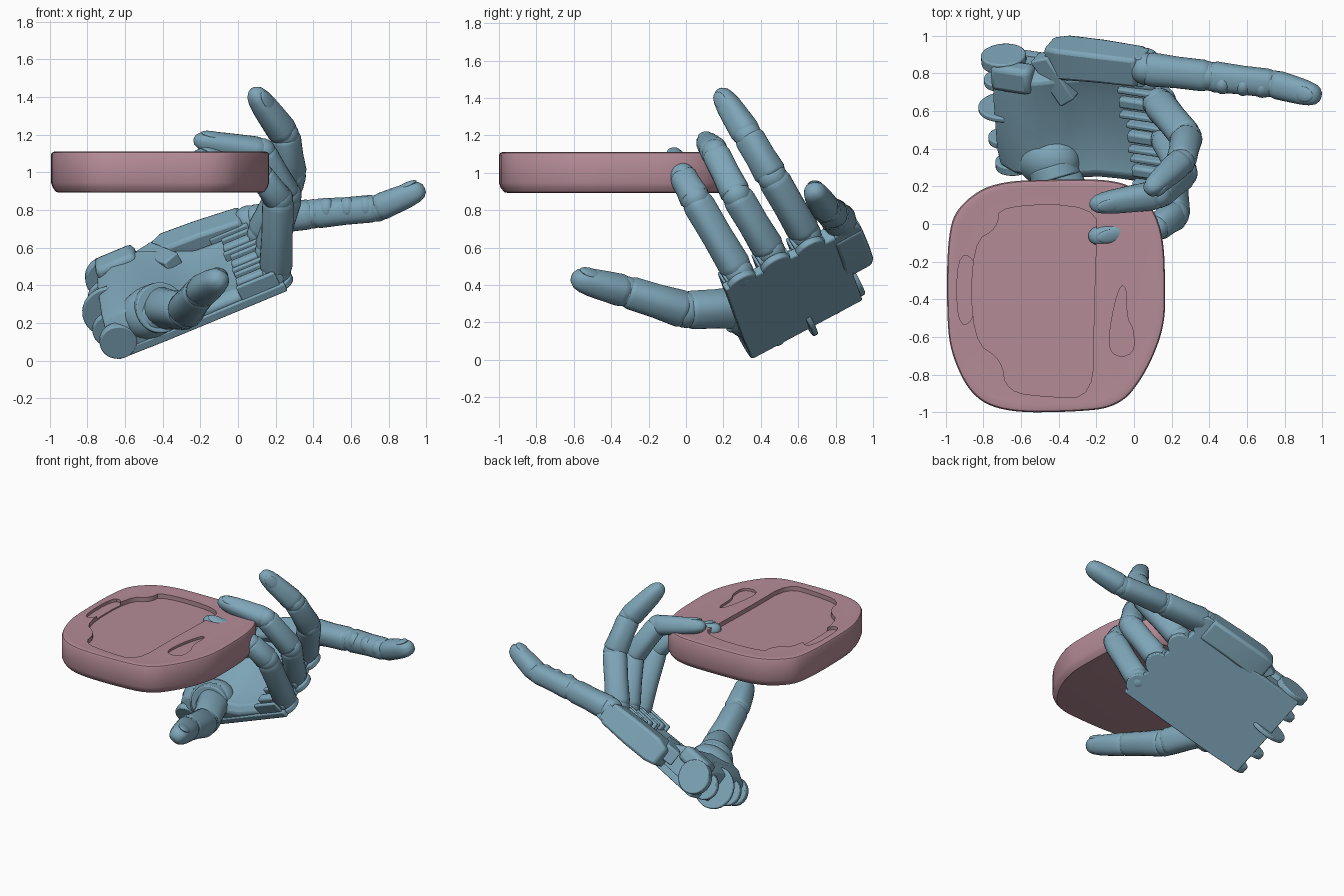
import bpy, bmesh, math
from mathutils import Vector, Matrix

if "Cube" in bpy.data.objects:
    bpy.data.objects.remove(bpy.data.objects["Cube"])


def mat(name, col):
    m = bpy.data.materials.new(name)
    m.diffuse_color = (*col, 1)
    m.use_nodes = True
    m.node_tree.nodes["Principled BSDF"].inputs["Base Color"].default_value = m.diffuse_color
    return m


BLUE = mat("hand_blue", (0.21, 0.38, 0.48))
PINK = mat("tray_pink", (0.46, 0.26, 0.31))

# palm frame: u wrist to knuckles, v thumb side to little finger, w out of the palm
O = Vector((-0.65, 0.36, -0.005))
U = Vector((0.93, -0.14, 0.385)).normalized()
V = Vector((-0.16, 0.68, 0.32))
V = (V - U * V.dot(U)).normalized()
W = U.cross(V)


def L(u, v, w):
    return O + U * u + V * v + W * w


def add(name, bm, m, bevel=0.0):
    bmesh.ops.recalc_face_normals(bm, faces=bm.faces)
    me = bpy.data.meshes.new(name)
    bm.to_mesh(me)
    bm.free()
    ob = bpy.data.objects.new(name, me)
    bpy.context.collection.objects.link(ob)
    me.materials.append(m)
    if bevel:
        b = ob.modifiers.new("bevel", 'BEVEL')
        b.width, b.segments, b.limit_method = bevel, 2, 'ANGLE'
    return ob


def loft(name, rings, m, bevel=0.0):
    bm = bmesh.new()
    vs = [[bm.verts.new(p) for p in r] for r in rings]
    n = len(vs[0])
    for a, b in zip(vs, vs[1:]):
        for i in range(n):
            bm.faces.new((a[i], a[(i + 1) % n], b[(i + 1) % n], b[i]))
    bm.faces.new(vs[0])
    bm.faces.new(vs[-1])
    return add(name, bm, m, bevel)


def ball(name, c, size, rot, m):
    bm = bmesh.new()
    bmesh.ops.create_uvsphere(bm, u_segments=24, v_segments=14, radius=1)
    bm.transform(Matrix.Translation(c) @ rot.to_4x4() @ Matrix.Diagonal((*size, 1)))
    return add(name, bm, m)


def disc(name, c, axis, r, h, m=BLUE):
    bm = bmesh.new()
    bmesh.ops.create_cone(bm, cap_ends=True, segments=32, radius1=r, radius2=r, depth=h)
    rot = axis.to_track_quat('Z', 'Y').to_matrix().to_4x4()
    bm.transform(Matrix.Translation(c) @ rot)
    return add(name, bm, m, 0.008)


def box(name, u, v, w, bevel=0.015):
    rings = [[L(x, v[0], w[0]), L(x, v[1], w[0]), L(x, v[1], w[1]), L(x, v[0], w[1])] for x in u]
    return loft(name, rings, BLUE, bevel)


BODY = [(0, .8), (.03, .92), (.1, 1), (.5, .96), (.9, 1), (.97, .94), (1, .84)]
TIP = [(0, .84), (.03, .95), (.12, 1.02), (.45, 1), (.66, .97), (.82, .88), (.92, .72), (.98, .44), (1, .15)]


def finger(name, pts, radii, back):
    pts = [Vector(p) for p in pts]
    back = Vector(back)
    for k, (a, b) in enumerate(zip(pts, pts[1:])):
        d = b - a
        ax = d.normalized()
        y = (back - ax * back.dot(ax)).normalized()
        x = y.cross(ax)
        last = k == len(pts) - 2
        rings = []
        for t, s in (TIP if last else BODY):
            r = s * (radii[k] + (radii[k + 1] - radii[k]) * t)
            ring = []
            for i in range(24):
                c, q = math.cos(i * math.pi / 12), math.sin(i * math.pi / 12)
                # slightly boxy cross section
                f = r / (abs(c) ** 2.5 + abs(q) ** 2.5) ** (1 / 2.5)
                ring.append(a + d * t + x * c * f + y * q * f * .95)
            rings.append(ring)
        loft(f"{name}_segment_{k + 1}", rings, BLUE)
        ball(f"{name}_joint_{k + 1}", a, (radii[k] * .95,) * 3, Matrix.Identity(3), BLUE)
        if last:
            rot = Matrix((x, ax, y)).transposed()
            ball(f"{name}_nail", a + d * .72 + y * radii[-1] * .8,
                 (radii[-1] * .62, d.length * .2, radii[-1] * .24), rot, BLUE)


# palm shell, full at the wrist and dished towards the knuckles (h = edge, m = middle)
secs = [(.02, .01, .66, .19, .22), (.12, .0, .66, .24, .25), (.28, .0, .66, .24, .23),
        (.42, .0, .66, .17, .14), (.55, .0, .66, .11, .08), (.9, .01, .66, .09, .08)]
rings = []
for u, a, b, h, m in secs:
    rings.append([L(u, a, 0), L(u, b, 0), L(u, b, h * .75), L(u, b - .05, h), L(u, .48, m),
                  L(u, .3, m), L(u, .16, m), L(u, a + .05, h), L(u, a, h * .7)])
loft("palm", rings, BLUE, 0.012)

# back plate following the slanted knuckle line
outline = [(.02, 0), (.3, -.01), (1.0, -.01), (.97, .19), (.95, .4), (.9, .6), (.85, .67), (0, .67)]
loft("back_plate", [[L(u, v, w) for u, v in outline] for w in (0, .05)], BLUE, 0.008)

# little finger side bar and its angled bracket
bar = [(.31, .66, .79, .02, .16), (.4, .62, .805, 0, .19), (.6, .63, .805, -.01, .18), (.84, .63, .8, -.01, .16)]
loft("little_finger_bar", [[L(u, a, c), L(u, b, c), L(u, b, d), L(u, a, d)] for u, a, b, c, d in bar], BLUE, 0.02)
loft("bar_bracket", [[L(u, v, w) for u, v in [(.24, .71), (.40, .46), (.48, .52), (.34, .75)]] for w in (.08, .19)],
     BLUE, 0.01)

# knuckle lugs, hinge pins and forks
knuckles = [("index", .955, .09), ("middle", .945, .295), ("ring", .91, .5), ("little", .845, .71)]
for n, u, v in knuckles:
    disc(n + "_lug", L(u, v, .02), W, .085, .04)
    disc(n + "_hinge_pin", L(u, v, .075), V, .05, .15)
    for i, s in enumerate((-1, 1)):
        c = v + s * .075
        box(f"{n}_fork_{i}", (u - .2, u + .02), (c - .014, c + .014), (.01, .13), .008)
    box(n + "_tendon_bar", (u - .2, u - .04), (v - .03, v + .03), (.06, .13))

# wrist tabs
for i, (u, v, w, r, h) in enumerate([(.06, .02, .1, .1, .05), (.03, .17, .1, .1, .04), (.04, .36, .1, .15, .03),
                                     (.03, .52, .1, .1, .04), (.06, .67, .13, .12, .06)]):
    disc(f"wrist_tab_{i}", L(u, v, w), V, r, h)

# flared pad beside the wrist
box("wrist_far_pad", (.03, .26), (.54, .69), (.15, .265), .03)

# thumb mount
R = Matrix((U, V, W)).transposed()
ball("thumb_mount", L(.28, .1, .14), (.18, .15, .14), R, BLUE)
disc("thumb_collar", Vector((-.42, .27, .28)), Vector((.3, -1, .05)), .135, .07)

# digits
finger("thumb", [(-.42, .32, .28), (-.28, 0, .265), (-.2, -.32, .365), (-.09, -.61, .44)],
       [.115, .1, .086, .07], (.5, 0, .8))
finger("index_finger", [(.2, .28, .47), (.215, .05, .86), (.12, -.02, .985), (-.24, -.07, 1.095)],
       [.085, .082, .072, .06], (.5, -.2, 1))
finger("middle_finger", [(.17, .45, .58), (.26, .27, .88), (.13, .155, 1.11), (-.235, .1, 1.175)],
       [.085, .082, .075, .058], (.5, -.4, 1))
finger("ring_finger", [(.13, .64, .67), (.28, .46, .98), (.25, .33, 1.2), (.075, .175, 1.44)],
       [.088, .085, .078, .062], (.5, -.7, .3))
finger("little_finger", [(.06, .825, .74), (.4, .785, .78), (.74, .745, .81), (.99, .675, .915)],
       [.09, .082, .075, .065], (0, -.2, 1))
# little finger pads on the curling side
for i, x in enumerate((.47, .58, .68)):
    ball(f"little_finger_pad_{i}", Vector((x, .745 - i * .01, .805 + i * .005)), (.048, .055, .06),
         Matrix.Identity(3), BLUE)


# tray with rounded outline
def smooth(p, n=3):
    for _ in range(n):
        q = []
        for a, b in zip(p, p[1:] + p[:1]):
            q += [(a[0] * .75 + b[0] * .25, a[1] * .75 + b[1] * .25),
                  (a[0] * .25 + b[0] * .75, a[1] * .25 + b[1] * .75)]
        p = q
    return p


edge = smooth([(-.99, -.02), (-.91, .12), (-.74, .225), (-.4, .238), (-.08, .235), (.06, .15), (.155, -.03),
               (.168, -.35), (.16, -.56), (.06, -.8), (-.08, -.975), (-.35, -1.0), (-.68, -1.0),
               (-.86, -.92), (-.97, -.7), (-.995, -.5)])
rings = []
for z, s in [(.892, .92), (.896, .955), (.92, .985), (.945, 1), (1.095, 1), (1.106, .99), (1.11, .97), (1.108, .93)]:
    rings.append([(-.41 + (x + .41) * s, -.38 + (y + .38) * s, z) for x, y in edge])
tray = loft("tray", rings, PINK)

# tray recess and side pockets cut from above
cuts = [([(-.72, .1), (-.2, .1), (-.2, -.1), (-.215, -.5), (-.215, -.92), (-.45, -.92), (-.68, -.89), (-.7, -.72),
          (-.86, -.62), (-.86, -.1), (-.72, -.02)], 1.075),
        ([(-.94, -.17), (-.85, -.17), (-.83, -.35), (-.86, -.53), (-.94, -.53)], 1.085),
        ([(-.08, -.33), (-.04, -.33), (-.04, -.5), (0, -.56), (0, -.7), (-.13, -.7), (-.13, -.55)], 1.09)]
for i, (p, z) in enumerate(cuts):
    p = smooth(p, 2)
    cutter = loft(f"tray_cutter_{i}", [[(x, y, h) for x, y in p] for h in (z, 1.3)], PINK)
    mod = tray.modifiers.new("recess", 'BOOLEAN')
    mod.operation, mod.object, mod.solver = 'DIFFERENCE', cutter, 'EXACT'
    bpy.context.view_layer.objects.active = tray
    bpy.ops.object.modifier_apply(modifier=mod.name)
    bpy.data.objects.remove(cutter)

bpy.ops.object.select_all(action='SELECT')
bpy.ops.object.shade_smooth_by_angle(angle=math.radians(35))
